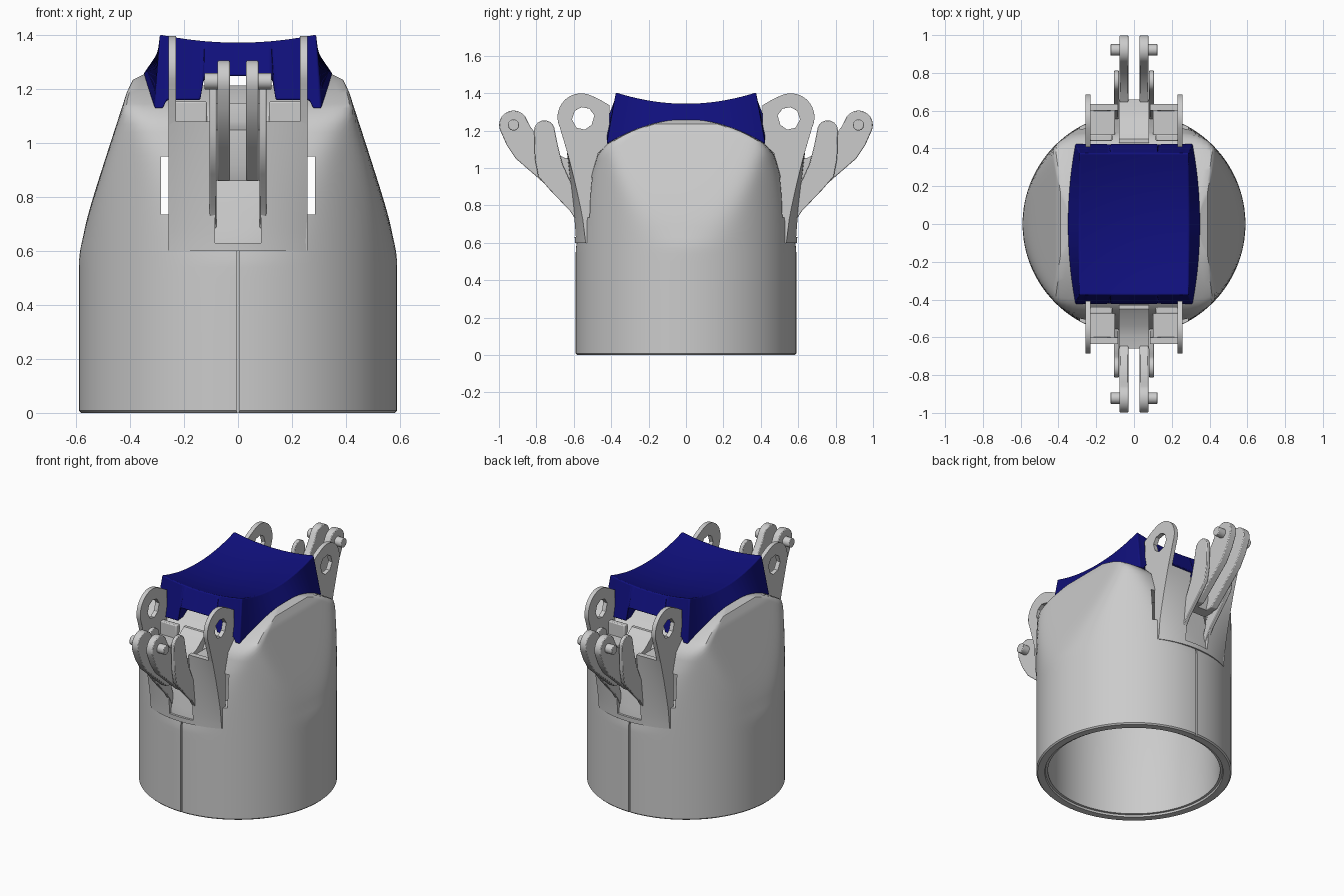
import bpy, bmesh
from math import sin, cos, pi, sqrt, hypot

if "Cube" in bpy.data.objects:
    bpy.data.objects.remove(bpy.data.objects["Cube"])


def finish(name, bm, angle=30):
    bmesh.ops.recalc_face_normals(bm, faces=bm.faces)
    me = bpy.data.meshes.new(name)
    bm.to_mesh(me)
    bm.free()
    ob = bpy.data.objects.new(name, me)
    bpy.context.collection.objects.link(ob)
    bpy.ops.object.select_all(action='DESELECT')
    ob.select_set(True)
    bpy.context.view_layer.objects.active = ob
    bpy.ops.object.shade_smooth_by_angle(angle=angle * pi / 180)
    return ob


def loft(name, rings):
    """Closed solid through rings of equal point count."""
    bm = bmesh.new()
    vs = [[bm.verts.new(p) for p in r] for r in rings]
    n = len(vs[0])
    for a, b in zip(vs, vs[1:]):
        for i in range(n):
            j = (i + 1) % n
            bm.faces.new((a[i], a[j], b[j], b[i]))
    bm.faces.new(vs[0])
    bm.faces.new(vs[-1])
    return finish(name, bm)


def prism(name, pts, x0, x1):
    """Side profile (y, z) extruded along x."""
    return loft(name, [[(x, y, z) for y, z in pts] for x in (x0, x1)])


def box(x0, x1, y0, y1, z0, z1, name="cutter"):
    return prism(name, [(y0, z0), (y1, z0), (y1, z1), (y0, z1)], x0, x1)


def sheet(name, top, bottom, nu, nv):
    """Closed slab between two surfaces of (u, v)."""
    bm = bmesh.new()
    layers = [[[bm.verts.new(f(i / nu, j / nv)) for j in range(nv + 1)]
               for i in range(nu + 1)] for f in (top, bottom)]
    for g in layers:
        for i in range(nu):
            for j in range(nv):
                bm.faces.new((g[i][j], g[i+1][j], g[i+1][j+1], g[i][j+1]))
    rim = ([(i, 0) for i in range(nu)] + [(nu, j) for j in range(nv)]
           + [(i, nv) for i in range(nu, 0, -1)] + [(0, j) for j in range(nv, 0, -1)])
    t, b = layers
    for (i, j), (k, l) in zip(rim, rim[1:] + rim[:1]):
        bm.faces.new((t[i][j], t[k][l], b[k][l], b[i][j]))
    return finish(name, bm)


def cut(ob, cutters):
    bpy.context.view_layer.objects.active = ob
    for c in cutters:
        m = ob.modifiers.new("cut", 'BOOLEAN')
        m.operation, m.object, m.solver = 'DIFFERENCE', c, 'EXACT'
        bpy.ops.object.modifier_apply(modifier=m.name)
        bpy.data.objects.remove(c)
    bpy.ops.object.select_all(action='DESELECT')
    ob.select_set(True)
    bpy.ops.object.shade_smooth_by_angle(angle=pi / 6)


def mirror(ob, bevel=0.006):
    """Repeat a part left/right and front/back."""
    if bevel:
        b = ob.modifiers.new("bevel", 'BEVEL')
        b.width, b.segments, b.limit_method = bevel, 2, 'ANGLE'
    m = ob.modifiers.new("mirror", 'MIRROR')
    m.use_axis = (True, True, False)
    m.use_clip = False
    m.use_mirror_merge = False


def interp(z, table):
    for (z0, a), (z1, b) in zip(table, table[1:]):
        if z <= z1:
            return a + (b - a) * (z - z0) / (z1 - z0)
    return table[-1][1]


def circle(y, z, r, a0, a1, n):
    return [(y + r * cos((a0 + (a1 - a0) * i / n) * pi / 180),
             z + r * sin((a0 + (a1 - a0) * i / n) * pi / 180)) for i in range(n + 1)]


# Body: round tube that blends into two sloping flats and an arched top
R, P = 0.59, 30
HALF_X = [(0, 5), (.5, .78), (.58, .635), (.64, .59), (1.19, .412), (1.235, .39), (1.26, .34)]
HALF_Y = [(0, 5), (.5, .75), (.6, .61), (.7, .575), (.96, .51), (1.08, .47), (1.13, .42)]


def body_ring(z, a, shrink=0.0):
    w, pts = interp(z, HALF_X), []
    for i in range(128):
        t = 2 * pi * i / 128
        x, y = min(w, R) * cos(t), min(a, R) * sin(t)
        k = ((hypot(x, y) / (R - shrink)) ** P + abs(x / w) ** P + abs(y / a) ** P) ** (-1 / P)
        pts.append((x * k, y * k, z))
    return pts


low = [0.008, .3, .5] + [.54 + .59 * i / 20 for i in range(20)]
rings = [body_ring(0, 5, .008)] + [body_ring(z, interp(z, HALF_Y)) for z in low]
rings += [body_ring(1.26 - .13 * s * s, .42 * s) for s in [1 - i / 16 for i in range(16)]]
body = loft("body", rings)

bore = [(-.02, .545), (.012, .535), (.012, .52), (.6, .52), (1.08, .38)]
cutters = [loft("cutter", [[(r * cos(i * pi / 48), r * sin(i * pi / 48), z) for i in range(96)]
                           for z, r in bore])]
for sy in (-1, 1):
    ys = sorted((sy * .25, sy * .8))
    cutters.append(box(-.005, .005, *sorted((sy * .575, sy * .7)), -.1, .6))
    for sx in (-1, 1):
        cutters.append(box(*sorted((sx * .11, sx * .285)), *ys, .735, .95))
cutters.append(box(-.13, .13, -.7, .7, 1.215, 1.4))
cut(body, cutters)


# Cushion: saddle-shaped pad draped over the arch
def arch(y):
    return 1.255 - .125 * (y / .42) ** 2


def pad_top(u, v):
    x, y = (2 * u - 1) * .29, (2 * v - 1) * .375
    return x, y, 1.345 - .03 * (1 - (x / .29) ** 2) + .06 * (y / .375) ** 2


def pad_bottom(u, v):
    u, v = 2 * u - 1, 2 * v - 1
    x, y = u * (.352 - .042 * v * v), v * .425
    z = arch(y)
    if abs(x) < .27:
        z = max(z, 1.16)
    return x, y, 1.25 if abs(x) < .135 else z


cushion = sheet("cushion", pad_top, pad_bottom, 40, 28)
blue = bpy.data.materials.new("blue")
blue.diffuse_color = (0.005, 0.005, 0.2, 1)
blue.use_nodes = True
blue.node_tree.nodes["Principled BSDF"].inputs["Base Color"].default_value = blue.diffuse_color
cushion.data.materials.append(blue)
b = cushion.modifiers.new("bevel", 'BEVEL')
b.width, b.segments, b.limit_method, b.angle_limit = .014, 3, 'ANGLE', pi / 5


# Curved panels that flare out from the tube, joined by a bar below the slot
def panel_side(x0, x1, z1, inset):
    def f(u, v):
        x, z = x0 + (x1 - x0) * u, .6 + (z1 - .6) * v
        t = ((z - .6) / .5) ** 1.3
        return x, (1 - t) * sqrt(.348 - x * x) + t * .635 + .004 - inset, z
    return f


for name, x0, x1, z1 in (("panel", .085, .258, 1.08), ("panel_bar", 0, .09, .63)):
    mirror(sheet(name, panel_side(x0, x1, z1, 0), panel_side(x0, x1, z1, .035), 8, 14), 0)

# Shelf and upright closing the pocket behind each panel
mirror(box(.1, .24, .44, .61, 1.04, 1.07, "pocket_shelf"))
mirror(box(.115, .24, .44, .475, 1.05, 1.155, "pocket_back"))

# Side lugs with an eye
lug = prism("lug", [(.5, .602), (.537, .602), (.555, .75), (.575, .85), (.605, .98), (.64, 1.1)]
            + circle(.56, 1.272, .127, -25, 115, 14)
            + [(.46, 1.365), (.408, 1.335), (.41, 1.14), (.47, 1.08), (.5, .95)], .23, .258)
eye = [(.55 + y, 1.265 + z) for y, z in ((-.06, .015), (-.035, .052), (.01, .06), (.045, .04),
       (.06, -.005), (.035, -.05), (-.01, -.06), (-.045, -.035))]
cut(lug, [prism("cutter", eye, .1, .4)])
mirror(lug, .004)

# Ribs either side of the lever
mirror(prism("lever_rib", [(.52, .62), (.54, .62), (.575, .7), (.62, .77), (.73, .885),
             (.79, .955), (.808, 1.05)] + circle(.757, 1.2, .055, 0, 165, 10)
             + [(.685, 1.12), (.66, 1.02), (.61, .91), (.56, .76)], .08, .105), .004)

# Forked lever arms, the web between them and the pins
mirror(prism("lever_fork", [(.6, .86), (.69, .86), (.76, .92), (.835, .985), (.91, 1.05),
             (.96, 1.125)] + circle(.922, 1.23, .077, -25, 145, 14)
             + [(.835, 1.225), (.78, 1.15), (.7, 1.08), (.6, 1.03)], .03, .076), .005)
mirror(prism("lever_web", [(.57, .86), (.64, .86), (.66, .92), (.66, 1.05), (.6, 1.06),
             (.54, 1.08), (.45, 1.15), (.43, 1.15), (.48, 1.0)], 0, .08), 0)
mirror(prism("lever_pin", circle(.922, 1.23, .03, 0, 345, 23), .07, .125), .004)
